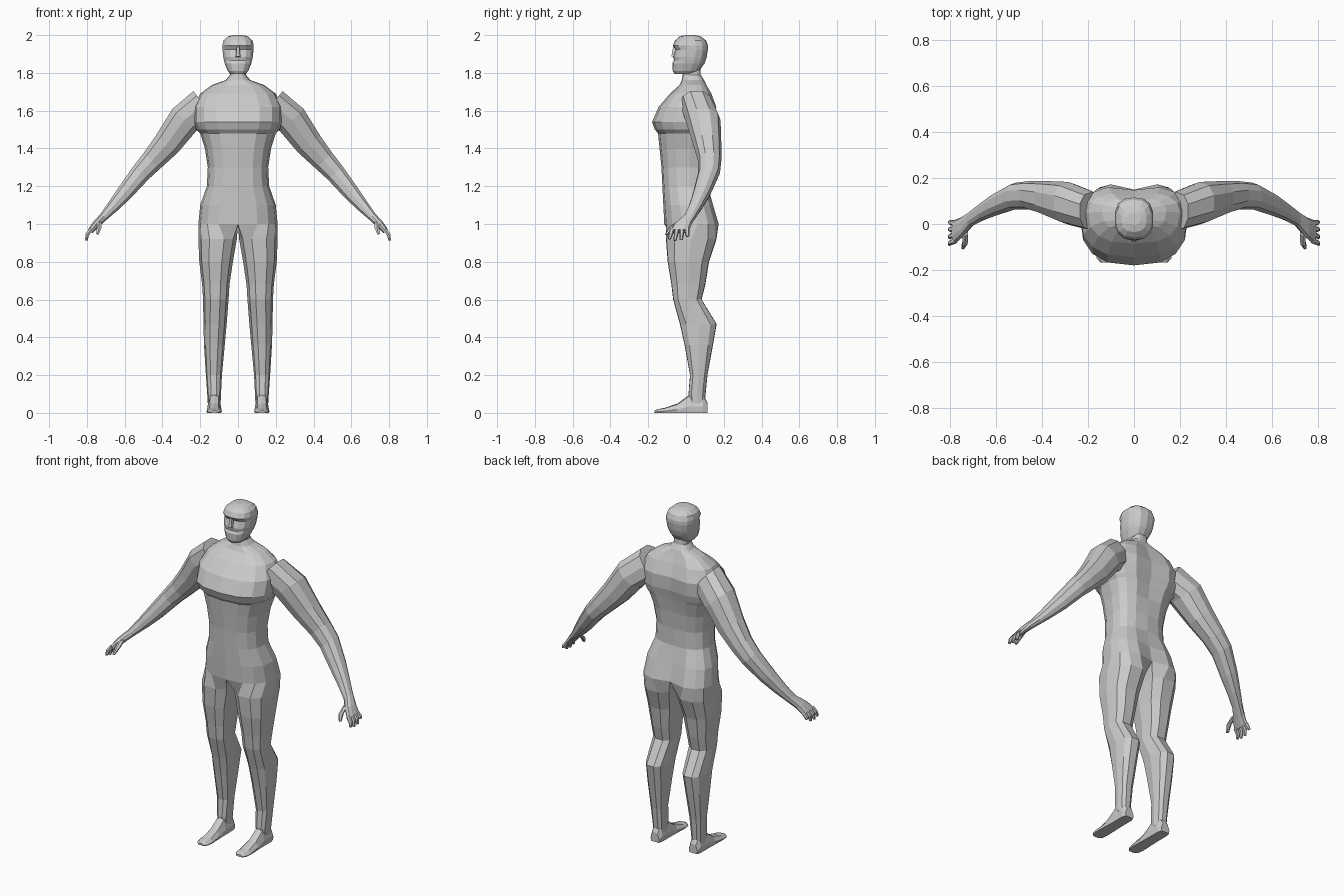
import bpy, bmesh
from math import sin, cos, pi, radians, copysign


def spow(v, e):
    return copysign(abs(v) ** e, v)


def loft(name, rings, mirror=True):
    """Skin a list of equal-length point rings, cap the ends, mirror over x."""
    bm = bmesh.new()
    loops = [[bm.verts.new(p) for p in r] for r in rings]
    n = len(loops[0])
    for a, b in zip(loops, loops[1:]):
        for i in range(n):
            j = (i + 1) % n
            bm.faces.new((a[i], a[j], b[j], b[i]))
    bm.faces.new(loops[0][::-1])
    bm.faces.new(loops[-1])
    bmesh.ops.recalc_face_normals(bm, faces=bm.faces)
    # open the centre seam of half bodies
    seam = [f for f in bm.faces if all(abs(v.co.x) < 1e-6 for v in f.verts)]
    bmesh.ops.delete(bm, geom=seam, context='FACES')
    me = bpy.data.meshes.new(name)
    bm.to_mesh(me)
    bm.free()
    ob = bpy.data.objects.new(name, me)
    bpy.context.collection.objects.link(ob)
    if mirror:
        ob.modifiers.new("mirror", 'MIRROR')
    return ob


def tube(name, path, sides, e=0.85):
    """Tube along (x, y, z, thickness, y_radius); rings turn in the xz plane."""
    rings = []
    for k, (x, y, z, h, hy) in enumerate(path):
        p, q = path[max(k - 1, 0)], path[min(k + 1, len(path) - 1)]
        dx, dz = q[0] - p[0], q[2] - p[2]
        d = (dx * dx + dz * dz) ** 0.5
        nx, nz = -dz / d, dx / d
        ring = []
        for i in range(sides):
            t = 2 * pi * (i + 0.5) / sides
            a, b = h * spow(cos(t), e), hy * spow(sin(t), e)
            ring.append((x + nx * a, y + b, z + nz * a))
        rings.append(ring)
    return loft(name, rings)


# Half body: the leg loft flows into the half torso, then mirrors
def leg_ring(z, xin, xout, front, back):
    cx, w = (xin + xout) / 2, (xout - xin) / 2
    cy, d = (front + back) / 2, (back - front) / 2
    angles = [radians(-140 + 35 * i) for i in range(9)] + [pi]
    return [(cx + w * spow(cos(t), .8), cy + d * spow(sin(t), .8), z) for t in angles]


def torso_ring(z, w, front, back, groove=0.0):
    mid = front * .4 + back * .6
    ring = []
    for i in range(9):
        t = radians(-90 + 22.5 * i)
        x = 0 if i in (0, 8) else w * cos(t) ** .75
        y = mid + ((mid - front) if t < 0 else (back - mid)) * spow(sin(t), .8)
        if i == 8:
            y -= groove
        ring.append((x, y, z))
    return ring + [(0, mid, z)]


legs = [(.05, .092, .16, .02, .10), (.1, .09, .163, .012, .105),
        (.2, .085, .17, .02, .115), (.36, .07, .18, -.01, .145),
        (.47, .06, .183, -.035, .165), (.6, .05, .185, -.07, .085),
        (.68, .045, .19, -.08, .105), (.8, .027, .205, -.10, .125),
        (.92, .006, .21, -.11, .165)]
torso = [(1.0, .21, -.115, .18, .03), (1.1, .2, -.12, .15, .02),
         (1.2, .165, -.125, .115), (1.3, .16, -.13, .115),
         (1.4, .175, -.14, .13, .01), (1.48, .2, -.148, .15, .02),
         (1.5, .22, -.165, .155, .02), (1.54, .235, -.18, .165, .02),
         (1.62, .235, -.145, .168, .02), (1.69, .2, -.085, .14, .02),
         (1.735, .14, -.035, .112, .01), (1.762, .065, -.022, .095),
         (1.79, .042, -.018, .078), (1.84, .04, -.015, .075)]
loft("body", [leg_ring(*r) for r in legs] + [torso_ring(*r) for r in torso])

# Arms with palms
tube("arms", [(.18, .055, 1.632, .095, .085), (.285, .09, 1.55, .09, .093),
              (.375, .112, 1.425, .077, .075), (.455, .125, 1.335, .063, .062),
              (.515, .122, 1.27, .055, .058), (.60, .085, 1.165, .045, .048),
              (.66, .053, 1.095, .034, .038), (.71, .022, 1.04, .024, .033),
              (.75, -.015, 1.0, .021, .045), (.782, -.035, .962, .016, .052)], 10)

# Fingers and thumbs
for i, (base, tip, low) in enumerate([(.005, .008, .935), (-.021, -.025, .915),
                                      (-.047, -.058, .912), (-.073, -.088, .92)]):
    tube(f"finger_{i + 1}", [(.776, base, .972, .012, .013),
                             (.798, (base + tip) / 2, .945, .011, .012),
                             (.803, tip, low, .007, .008)], 6)
tube("thumb", [(.735, -.035, 1.01, .014, .018), (.735, -.08, .98, .013, .014),
               (.745, -.103, .945, .008, .008)], 6)

# Feet: flat-soled sections from heel to toe
foot = []
for y, w, h in [(.113, .028, .055), (.09, .036, .10), (.015, .036, .095),
                (-.045, .038, .05), (-.115, .041, .026), (-.15, .036, .02),
                (-.168, .02, .012)]:
    foot.append([(.126 + a * w, y, b * h) for a, b in
                 [(-.9, 0), (.9, 0), (1, .35), (.6, .9), (0, 1), (-.6, .9), (-1, .35)]])
loft("feet", foot)

# Head: squarish sections with recessed eyes and mouth
head = []
for z, w, f, b in [(1.793, .04, -.06, .04), (1.81, .056, -.07, .07),
                   (1.85, .072, -.072, .098), (1.866, .076, -.064, .104),
                   (1.885, .08, -.068, .11), (1.925, .084, -.056, .116),
                   (1.945, .085, -.07, .116), (1.972, .078, -.058, .106),
                   (1.992, .055, -.035, .08), (2.0, .028, -.005, .05)]:
    c, d = (f + b) / 2, (b - f) / 2
    head.append([(w * spow(cos(t), .8), c + d * spow(sin(t), .8), z)
                 for t in [2 * pi * (i + .5) / 14 for i in range(14)]])
loft("head", head, mirror=False)

# Nose wedge
loft("nose", [[(-.016, -.05, 1.88), (.016, -.05, 1.88), (.01, -.077, 1.888), (-.01, -.077, 1.888)],
              [(-.008, -.05, 1.94), (.008, -.05, 1.94), (.006, -.068, 1.94), (-.006, -.068, 1.94)]],
     mirror=False)
